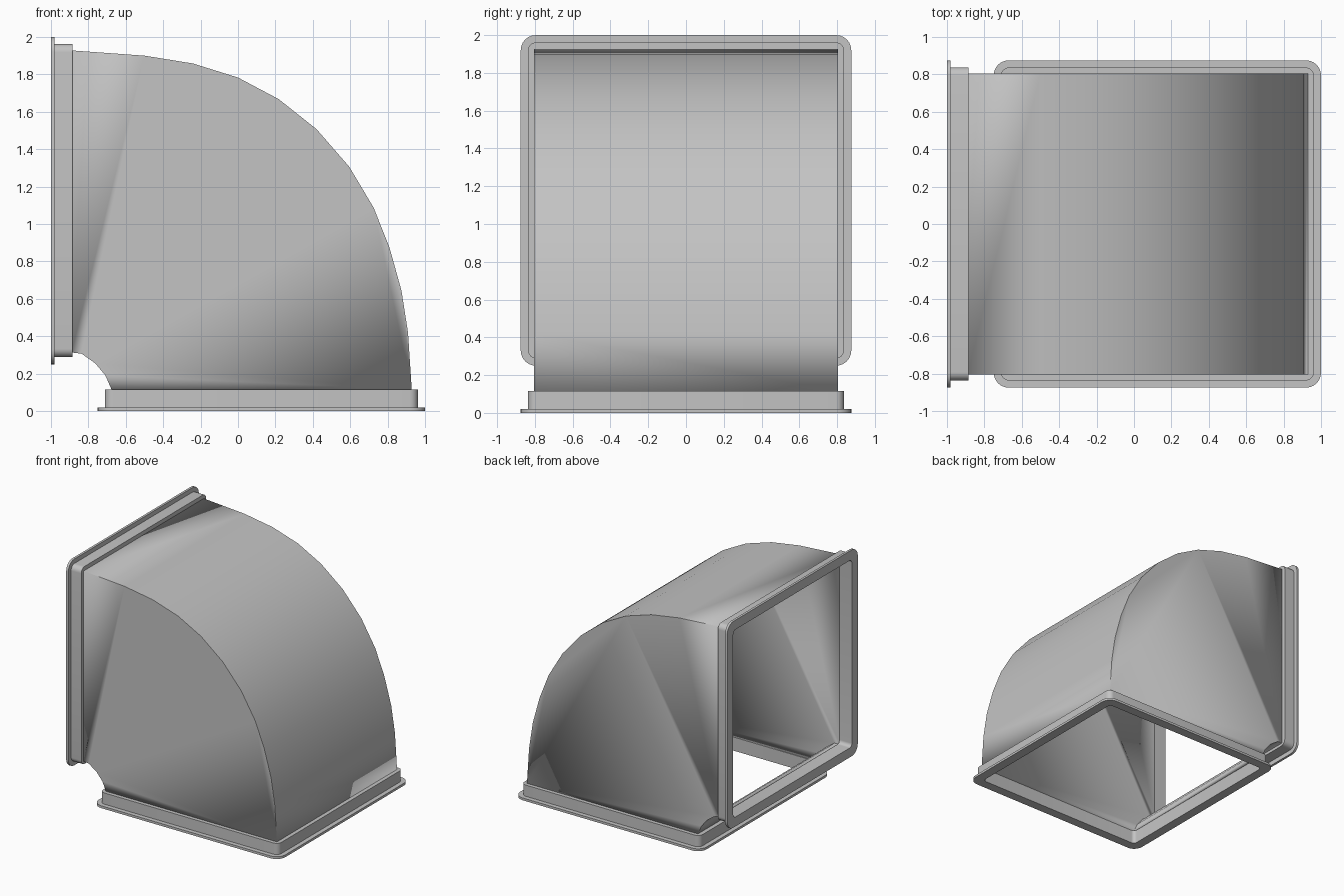
import bpy, bmesh, math
from mathutils import Matrix

cube = bpy.data.objects.get("Cube")
if cube:
    bpy.data.objects.remove(cube)

# One plain sheet metal grey
metal = bpy.data.materials.new("sheet_metal_grey")
metal.use_nodes = True
GREY = (0.55, 0.55, 0.55, 1)
metal.diffuse_color = GREY
metal.node_tree.nodes["Principled BSDF"].inputs["Base Color"].default_value = GREY


def finish(bm, name, angle=30):
    bmesh.ops.recalc_face_normals(bm, faces=bm.faces)
    mesh = bpy.data.meshes.new(name)
    bm.to_mesh(mesh)
    bm.free()
    mesh.materials.append(metal)
    obj = bpy.data.objects.new(name, mesh)
    bpy.context.collection.objects.link(obj)
    bpy.ops.object.select_all(action='DESELECT')
    obj.select_set(True)
    bpy.context.view_layer.objects.active = obj
    bpy.ops.object.shade_smooth_by_angle(angle=math.radians(angle))
    return obj


def rounded_square(half, radius, height, steps=6):
    points = []
    for corner in range(4):
        middle = math.pi / 4 + corner * math.pi / 2
        cx = math.copysign(half - radius, math.cos(middle))
        cy = math.copysign(half - radius, math.sin(middle))
        for i in range(steps + 1):
            a = (corner + i / steps) * math.pi / 2
            points.append((cx + radius * math.cos(a), cy + radius * math.sin(a), height))
    return points


def connection_frame(name, matrix):
    # Section of the frame: half width, corner radius, height
    section = [(0.795, 0.03, 0), (0.875, 0.08, 0), (0.875, 0.08, 0.02),
               (0.837, 0.045, 0.02), (0.837, 0.045, 0.115), (0.795, 0.03, 0.115)]
    bm = bmesh.new()
    loops = [[bm.verts.new(p) for p in rounded_square(*s)] for s in section]
    for a, b in zip(loops, loops[1:] + loops[:1]):
        for i in range(len(a)):
            j = (i + 1) % len(a)
            bm.faces.new((a[i], a[j], b[j], b[i]))
    bm.transform(matrix)
    finish(bm, name)


# Frames around the lower and the side opening
connection_frame("lower_flange", Matrix.Translation((0.125, 0, 0)))
connection_frame("side_flange",
                 Matrix.Translation((-1, 0, 1.125)) @ Matrix.Rotation(math.pi / 2, 4, 'Y'))

# Elbow duct: curved back and throat between two flat cheeks
back = [(-0.89, 1.928), (-0.5, 1.90), (-0.24, 1.858), (0, 1.783), (0.217, 1.668),
        (0.42, 1.507), (0.594, 1.307), (0.725, 1.088), (0.81, 0.874),
        (0.874, 0.644), (0.909, 0.42), (0.929, 0.115)]
throat = [(-0.676, 0.115), (-0.709, 0.19), (-0.762, 0.254), (-0.837, 0.307), (-0.89, 0.313)]
HALF = 0.805
bm = bmesh.new()
cheeks = [[bm.verts.new((x, y, z)) for x, z in back + throat] for y in (-HALF, HALF)]
for cheek in cheeks:
    bm.faces.new(cheek)
for i in range(len(back) + len(throat) - 1):
    if i != len(back) - 1:
        bm.faces.new((cheeks[0][i], cheeks[0][i + 1], cheeks[1][i + 1], cheeks[1][i]))
duct = finish(bm, "elbow_duct")

# Thin sheet wall, growing inwards
wall = duct.modifiers.new("sheet_thickness", 'SOLIDIFY')
wall.thickness = 0.008
wall.offset = -1
wall.use_even_offset = True
